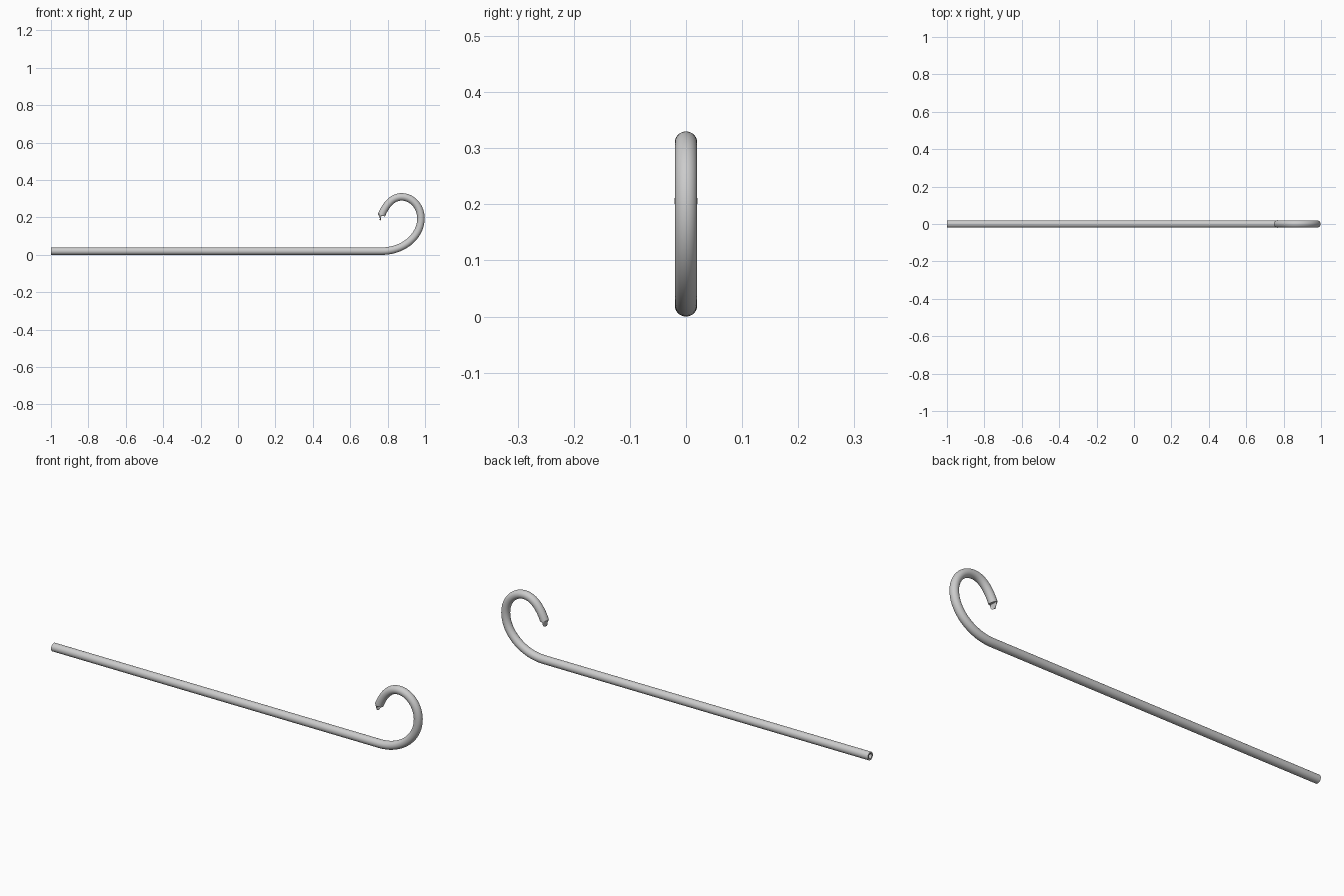
import bpy, bmesh, math
from mathutils import Vector
from mathutils.geometry import interpolate_bezier

if "Cube" in bpy.data.objects:
    bpy.data.objects.remove(bpy.data.objects["Cube"])

R, BORE, SIDES = 0.02, 0.012, 32

# Centre line in the XZ plane: straight shaft, then the curled hook
knots = [  # point, handle length in, tangent angle (deg), handle length out
    ((0.77, 0.02), 0.0, 0, 0.115),
    ((0.978, 0.195), 0.095, 90, 0.065),
    ((0.875, 0.31), 0.055, 180, 0.055),
    ((0.767, 0.212), 0.05, 247, 0.0),
]


def direction(deg):
    a = math.radians(deg)
    return Vector((math.cos(a), 0, math.sin(a)))


path = [Vector((-1, 0, R)), Vector((0.77, 0, R))]
for (p, _, a, out), (q, inn, b, _) in zip(knots, knots[1:]):
    p, q = Vector((p[0], 0, p[1])), Vector((q[0], 0, q[1]))
    path += interpolate_bezier(p, p + direction(a) * out,
                               q - direction(b) * inn, q, 20)[1:]


def sweep(bm, points, radii):
    rings = []
    for i, (p, r) in enumerate(zip(points, radii)):
        t = (points[min(i + 1, len(points) - 1)] - points[max(i - 1, 0)]).normalized()
        if i == 1:
            t = Vector((1, 0, 0))
        n = Vector((-t.z, 0, t.x))
        rings.append([bm.verts.new(p + r * (n * math.cos(k * math.tau / SIDES)
                      + Vector((0, math.sin(k * math.tau / SIDES), 0))))
                      for k in range(SIDES)])
    for a, b in zip(rings, rings[1:]):
        for k in range(SIDES):
            j = (k + 1) % SIDES
            bm.faces.new((a[k], a[j], b[j], b[k]))
    return rings


def finish(bm, name):
    bmesh.ops.recalc_face_normals(bm, faces=bm.faces)
    mesh = bpy.data.meshes.new(name)
    bm.to_mesh(mesh)
    bm.free()
    ob = bpy.data.objects.new(name, mesh)
    bpy.context.collection.objects.link(ob)
    bpy.ops.object.select_all(action='DESELECT')
    ob.select_set(True)
    bpy.context.view_layer.objects.active = ob
    bpy.ops.object.shade_smooth_by_angle(angle=math.radians(35))


# Hollow curled tube
bm = bmesh.new()
outer = sweep(bm, path, [R] * len(path))
inner = sweep(bm, path, [BORE] * len(path))
for end in (0, -1):
    for k in range(SIDES):
        j = (k + 1) % SIDES
        bm.faces.new((outer[end][k], outer[end][j], inner[end][j], inner[end][k]))
finish(bm, "hooked_tube")

# Pointed end cap
bm = bmesh.new()
d = direction(247)
rings = sweep(bm, [path[-1], path[-1] + d * 0.008, path[-1] + d * 0.026],
              [R, R * 1.02, 0.003])
bm.faces.new(rings[0])
bm.faces.new(rings[-1])
finish(bm, "pointed_tip")
